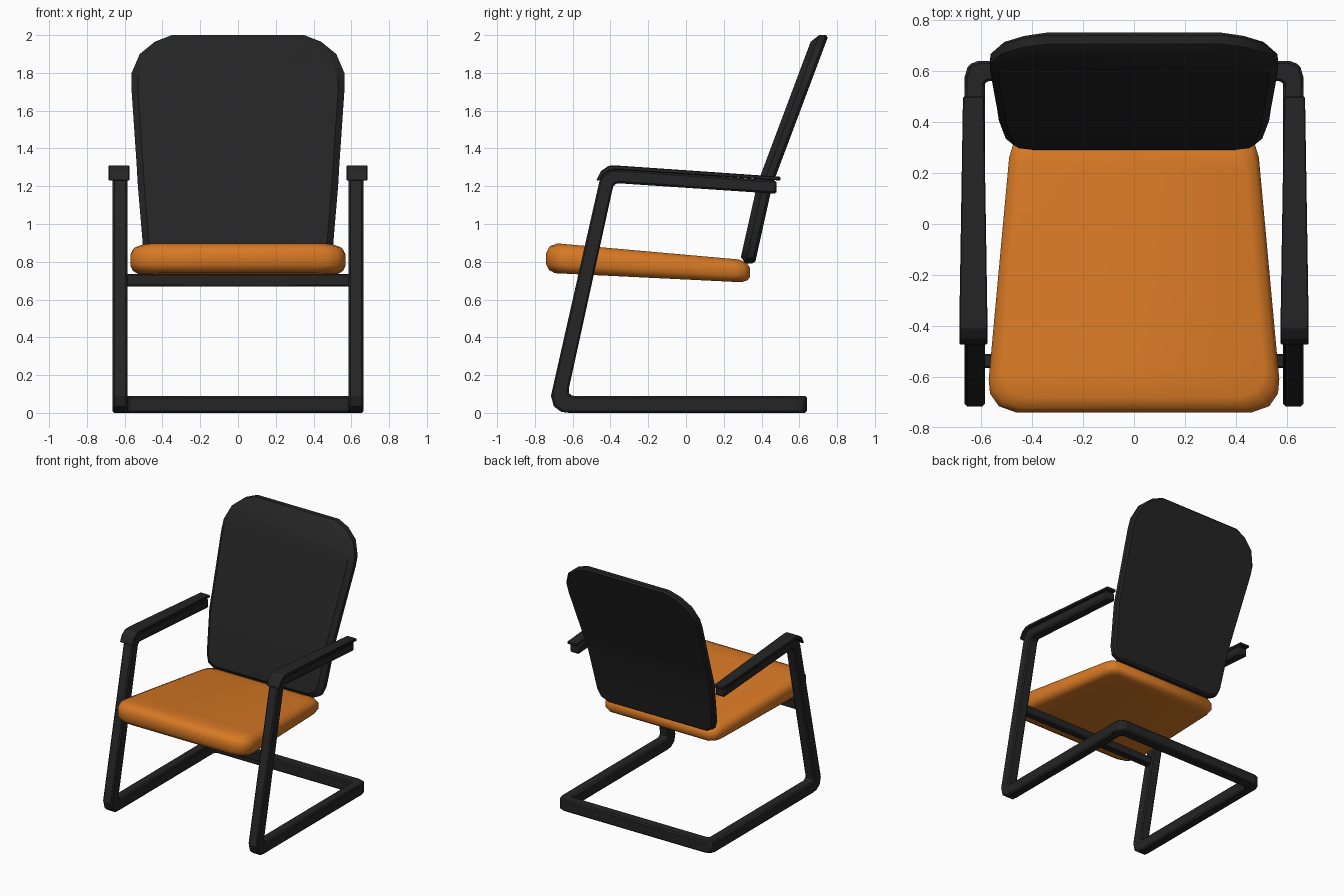
import bpy
import bmesh
import math

cube = bpy.data.objects.get("Cube")
if cube:
    bpy.data.objects.remove(cube)


def material(name, rgb):
    m = bpy.data.materials.new(name)
    m.use_nodes = True
    m.diffuse_color = (*rgb, 1)
    m.node_tree.nodes["Principled BSDF"].inputs["Base Color"].default_value = (*rgb, 1)
    return m


black = material("soft black", (0.018, 0.018, 0.018))
orange = material("orange fabric", (0.68, 0.19, 0.018))


def finish(name, bm, mat, angle, bevel=0):
    bmesh.ops.recalc_face_normals(bm, faces=bm.faces)
    mesh = bpy.data.meshes.new(name)
    bm.to_mesh(mesh)
    bm.free()
    mesh.materials.append(mat)
    ob = bpy.data.objects.new(name, mesh)
    bpy.context.collection.objects.link(ob)
    if bevel:
        mod = ob.modifiers.new("edge", 'BEVEL')
        mod.width = bevel
        mod.segments = 1
        mod.limit_method = 'ANGLE'
        mod.angle_limit = math.radians(50)
    bpy.ops.object.select_all(action='DESELECT')
    bpy.context.view_layer.objects.active = ob
    ob.select_set(True)
    bpy.ops.object.shade_smooth_by_angle(angle=math.radians(angle))
    return ob


def bar(name, outer, inner, place, bevel=0.01):
    """Square tube between two matching outlines; place(a, b, side) gives a 3D point."""
    bm = bmesh.new()
    rings = [[bm.verts.new(place(*p, side)) for p, side in ((o, 0), (o, 1), (i, 1), (i, 0))]
             for o, i in zip(outer, inner)]
    for r, s in zip(rings, rings[1:]):
        for k in range(4):
            bm.faces.new((r[k], r[k - 1], s[k - 1], s[k]))
    bm.faces.new(rings[0])
    bm.faces.new(rings[-1])
    return finish(name, bm, black, 20, bevel)


def cushion(name, rows, layers, place, mat, angle):
    """Padded slab: mirrored rows of (half width, run), stacked in (depth, inset) layers."""
    bm = bmesh.new()
    lo, hi = rows[0][1], rows[-1][1]
    mid, half = (lo + hi) / 2, (hi - lo) / 2
    wide = max(w for w, t in rows)
    n = len(rows)
    rings = []
    for depth, inset in layers:
        pts = [(w * (1 - inset / wide), mid + (t - mid) * (1 - inset / half)) for w, t in rows]
        pts += [(-w, t) for w, t in reversed(pts)]
        rings.append([bm.verts.new(place(x, t, depth)) for x, t in pts])
    for r, s in zip(rings, rings[1:]):
        for k in range(2 * n):
            bm.faces.new((r[k - 1], r[k], s[k], s[k - 1]))
    for r in (rings[0], rings[-1]):
        for k in range(n - 1):
            bm.faces.new((r[k], r[k + 1], r[-k - 2], r[-k - 1]))
    return finish(name, bm, mat, angle)


# Side frames: floor rail, raked upright and arm in one bent tube, with an arm pad
tube_out = [(0.55, 0), (-0.62, 0), (-0.66, 0.005), (-0.70, 0.035), (-0.715, 0.09),
            (-0.46, 1.22), (-0.44, 1.26), (-0.40, 1.288), (-0.36, 1.29), (0.48, 1.23)]
tube_in = [(0.55, 0.09), (-0.59, 0.09), (-0.605, 0.092), (-0.62, 0.105), (-0.62, 0.13),
           (-0.39, 1.18), (-0.385, 1.20), (-0.37, 1.213), (-0.35, 1.215), (0.48, 1.16)]
pad_out = [(-0.475, 1.23), (-0.45, 1.28), (-0.41, 1.308), (-0.37, 1.31), (0.50, 1.25)]
pad_in = [(-0.455, 1.23), (-0.435, 1.262), (-0.40, 1.284), (-0.36, 1.288), (0.50, 1.23)]

for label, sign in (("left", 1), ("right", -1)):
    bar(label + "_side_frame", tube_out, tube_in,
        lambda y, z, s: (sign * (0.585 + 0.08 * s), y, z))

    def pad_point(y, z, s):
        width = 0.055 - 0.014 * max(0, y + 0.37) / 0.87
        return (sign * (0.63 + width * (2 * s - 1)), y, z)

    bar(label + "_arm_pad", pad_out, pad_in, pad_point, 0.004)

# Rear floor bar with chamfered corners
half_out = [(0.665, 0.53), (0.665, 0.575), (0.65, 0.625), (0.61, 0.64)]
half_in = [(0.585, 0.53), (0.585, 0.55), (0.58, 0.555), (0.57, 0.56)]


def mirrored(pts):
    return pts + [(-x, y) for x, y in reversed(pts)]


bar("rear_floor_bar", mirrored(half_out), mirrored(half_in), lambda x, y, s: (x, y, 0.09 * s))

# Cross bar carrying the seat
bar("seat_cross_bar", [(-0.6, 0.735), (0.6, 0.735)], [(-0.6, 0.67), (0.6, 0.67)],
    lambda x, z, s: (x, -0.565 + 0.055 * s, z), 0.006)


# Seat cushion, tapering and sloping down to the rear
def seat_point(x, y, f):
    bottom = 0.706 - 0.0485 * y
    top = 0.837 - 0.0885 * y
    return (x, y, bottom + f * (top - bottom))


seat_rows = [(0.46, -0.74), (0.53, -0.715), (0.565, -0.665), (0.57, -0.61),
             (0.49, 0.26), (0.475, 0.31), (0.43, 0.34)]
seat_layers = [(0, 0.045), (0.1, 0.015), (0.28, 0), (0.65, 0), (0.88, 0.018), (1, 0.06)]
cushion("seat_cushion", seat_rows, seat_layers, seat_point, orange, 60)


# Backrest, bent at arm height
def back_point(x, z, depth):
    y = 0.365 + 0.22 * (z - 0.79)
    y += 0.155 * max(0, z - 1.2)
    return (x, y - depth, z)


back_rows = [(0.42, 0.79), (0.48, 0.82), (0.503, 0.88), (0.53, 1.2), (0.537, 1.32),
             (0.565, 1.73), (0.563, 1.80), (0.52, 1.90), (0.44, 1.965), (0.35, 2.0)]
back_layers = [(0, 0.012), (0.015, 0), (0.05, 0), (0.082, 0.035)]
cushion("backrest", back_rows, back_layers, back_point, black, 30)
